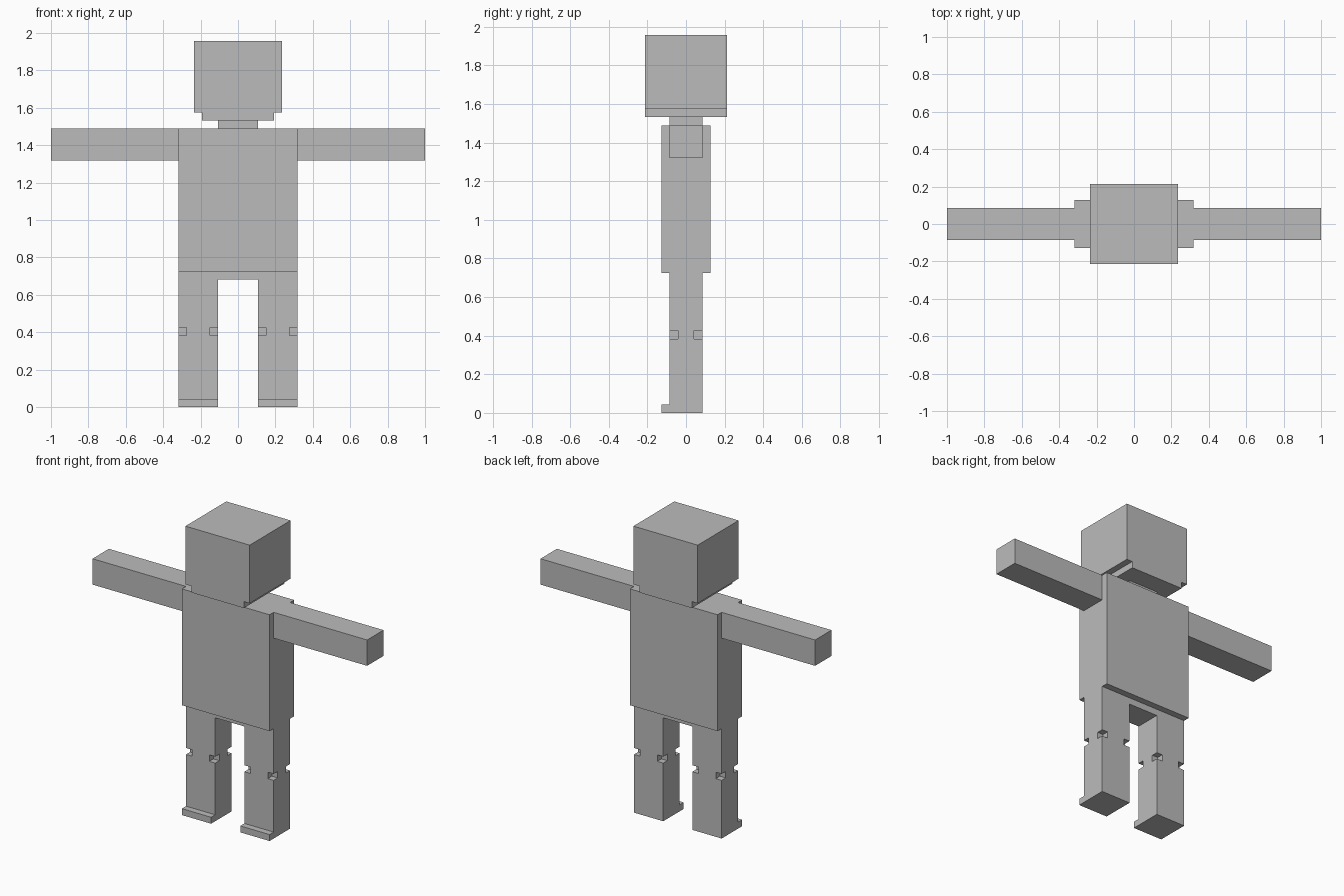
import bpy, bmesh

if "Cube" in bpy.data.objects:
    bpy.data.objects.remove(bpy.data.objects["Cube"])

U = 2 / 94  # modelling unit: the figure is 94 units from hand to hand

grey = bpy.data.materials.new("plain_grey")
grey.diffuse_color = (0.5, 0.5, 0.5, 1)
grey.use_nodes = True
grey.node_tree.nodes["Principled BSDF"].inputs["Base Color"].default_value = grey.diffuse_color


def finish(name, bm):
    bmesh.ops.recalc_face_normals(bm, faces=bm.faces)
    mesh = bpy.data.meshes.new(name)
    bm.to_mesh(mesh)
    bm.free()
    mesh.materials.append(grey)
    obj = bpy.data.objects.new(name, mesh)
    bpy.context.collection.objects.link(obj)
    return obj


def add_box(bm, x, y, z):
    """Add a box from (min, max) pairs given in units."""
    verts = bmesh.ops.create_cube(bm, size=1)["verts"]
    for v in verts:
        for i, (lo, hi) in enumerate((x, y, z)):
            v.co[i] = U * (hi if v.co[i] > 0 else lo)


def box(name, x, y, z):
    bm = bmesh.new()
    add_box(bm, x, y, z)
    return finish(name, bm)


def extrude_x(name, profile, x0, x1):
    """Extrude a (y, z) profile from x0 to x1."""
    bm = bmesh.new()
    face = bm.faces.new([bm.verts.new((x0 * U, y * U, z * U)) for y, z in profile])
    new = bmesh.ops.extrude_face_region(bm, geom=[face])["geom"]
    for v in new:
        if isinstance(v, bmesh.types.BMVert):
            v.co.x = x1 * U
    return finish(name, bm)


# Head, jaw, neck, torso
box("head", (-11, 11), (-10, 10), (74, 92))
box("jaw", (-9, 9), (-10, 10), (72, 74))
box("neck", (-5, 5), (-4, 4), (70, 72))
box("torso", (-15, 15), (-6, 6), (34, 70))
box("pelvis", (-5, 5), (-4, 4), (32, 34))

# Knee cutters: one small block on each vertical edge of both legs
bm = bmesh.new()
for x in (-15, -5, 5, 15):
    for y in (-4, 4):
        add_box(bm, (x - 2, x + 2), (y - 2, y + 2), (18, 20))
knee_cutter = finish("knee_cutter", bm)
knee_cutter.hide_render = True
knee_cutter.hide_set(True)

# Arms and legs, with the toe step in the leg profile
leg_profile = [(-6, 0), (4, 0), (4, 34), (-4, 34), (-4, 2), (-6, 2)]
for side, s in (("left", 1), ("right", -1)):
    box(side + "_arm", sorted((15 * s, 47 * s)), (-4, 4), (62, 70))
    leg = extrude_x(side + "_leg", leg_profile, 5 * s, 15 * s)
    cut = leg.modifiers.new("knee_notches", "BOOLEAN")
    cut.operation = "DIFFERENCE"
    cut.solver = "EXACT"
    cut.object = knee_cutter
